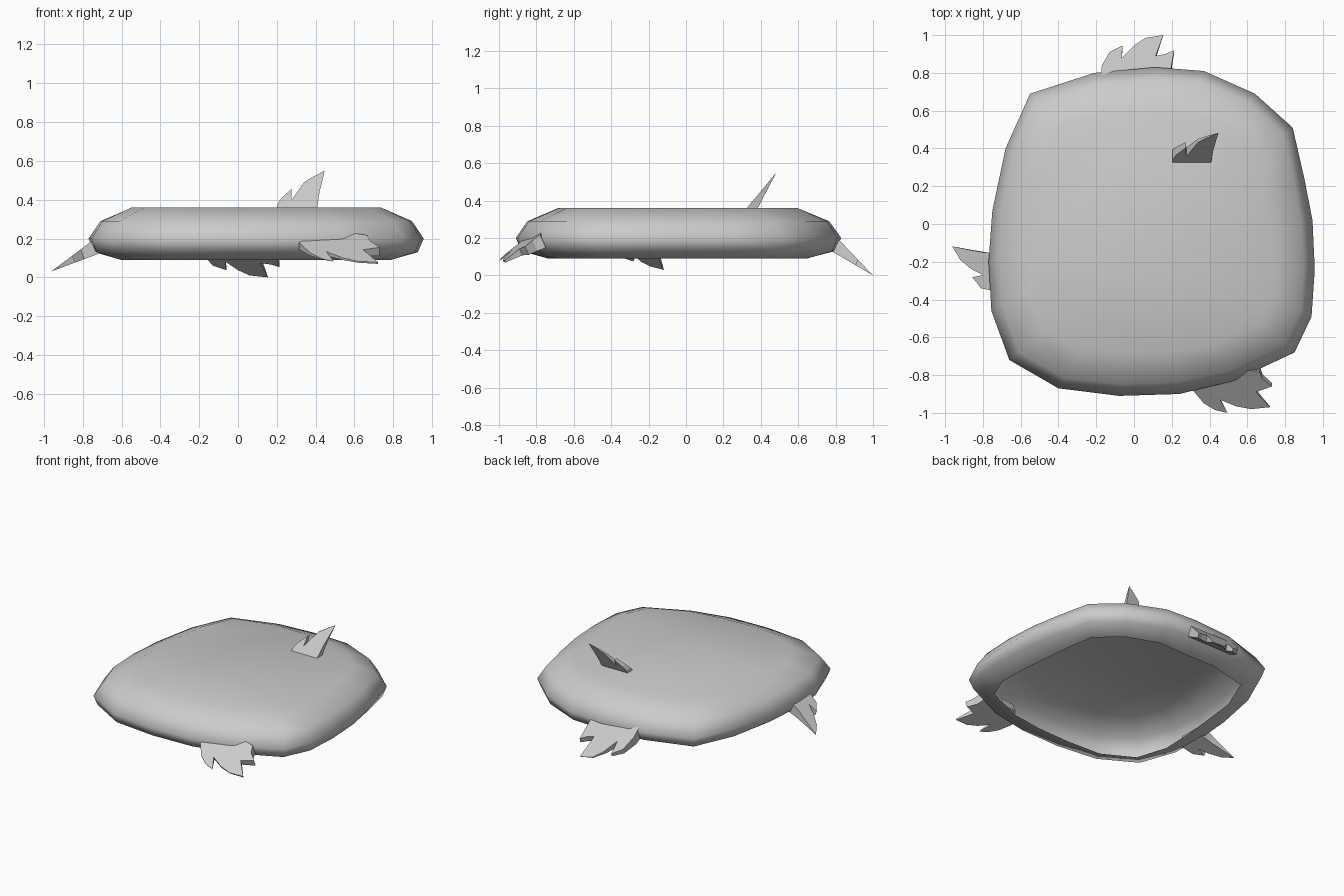
import bpy, bmesh, math
from mathutils import Vector

if "Cube" in bpy.data.objects:
    bpy.data.objects.remove(bpy.data.objects["Cube"])


def make_object(name, bm, smooth=False):
    bmesh.ops.remove_doubles(bm, verts=bm.verts[:], dist=0.0005)
    bmesh.ops.recalc_face_normals(bm, faces=bm.faces[:])
    me = bpy.data.meshes.new(name)
    bm.to_mesh(me)
    bm.free()
    for p in me.polygons:
        p.use_smooth = smooth
    ob = bpy.data.objects.new(name, me)
    bpy.context.collection.objects.link(ob)
    return ob


# Rock slab: widest outline seen from above, scaled into rings, open underneath
outline = [(-.55, .69), (-.21, .80), (.11, .83), (.37, .81), (.64, .69),
           (.84, .51), (.90, .25), (.945, .02), (.957, -.24), (.94, -.49),
           (.85, -.68), (.53, -.83), (.24, -.90), (-.08, -.91), (-.40, -.87),
           (-.66, -.72), (-.755, -.46), (-.77, -.20), (-.75, .07), (-.68, .40)]
centre = Vector((.095, -.04))
# height, scale along the axes, extra scale at the corners
rings = [(.09, .78, .05), (.13, .96, .01), (.20, 1, 0), (.29, .925, .01), (.36, .725, .04)]
bm = bmesh.new()
loops = []
for z, s, k in rings:
    loop = []
    for p in outline:
        d = Vector(p) - centre
        f = s + k * abs(math.sin(2 * math.atan2(d.y, d.x)))
        q = centre + d * f
        loop.append(bm.verts.new((q.x, q.y, z)))
    loops.append(loop)
n = len(outline)
for a, b in zip(loops, loops[1:]):
    for i in range(n):
        j = (i + 1) % n
        bm.faces.new((a[i], a[j], b[j], b[i]))
bm.faces.new(loops[-1])
make_object("rock_slab", bm, smooth=True)


# Grass tufts: jagged blade outline on a slanted plane, thick at the base, sharp at the tip
def tuft(name, pts, place, base, tip, thick):
    bm = bmesh.new()
    front, back = [], []
    for u, v in pts:
        p = Vector(place(u, v))
        f = (tip - v) / (tip - base)
        front.append(bm.verts.new(p))
        back.append(bm.verts.new(p + Vector(thick) * f))
    m = len(pts)
    bm.faces.new(front)
    bm.faces.new(back[::-1])
    for i in range(m):
        j = (i + 1) % m
        bm.faces.new((front[j], front[i], back[i], back[j]))
    make_object(name, bm)


# outline in (x, z)
tuft("top_tuft",
     [(.20, .34), (.205, .38), (.225, .41), (.275, .455), (.277, .40), (.34, .49),
      (.39, .52), (.447, .55), (.42, .44), (.405, .34)],
     lambda x, z: (x, .325 + .83 * (z - .36), z), .34, .55, (0, .065, 0))

# outlines in (x, y)
tuft("front_tuft",
     [(.38, -.79), (.33, -.86), (.315, -.885), (.37, -.95), (.43, -.985), (.495, -1.0),
      (.455, -.93), (.54, -.965), (.62, -.98), (.72, -.97), (.645, -.89), (.73, -.86),
      (.68, -.82), (.665, -.78), (.60, -.775), (.55, -.80), (.50, -.775)],
     lambda x, y: (x, y, .08 + .7 * (y + 1) - .1 * (x - .5)), -.78, -1.0, (0, .03, -.07))
tuft("back_tuft",
     [(-.175, .79), (-.17, .84), (-.13, .91), (-.06, .945), (-.065, .88), (0, .945),
      (.06, .985), (.155, 1.0), (.115, .89), (.165, .90), (.213, .92), (.19, .79)],
     lambda x, y: (x, y, 1.05 * (1 - y)), .79, 1.0, (0, -.03, -.08))

# outline in (y, x)
tuft("left_tuft",
     [(-.155, -.72), (-.15, -.80), (-.135, -.88), (-.118, -.963), (-.19, -.92),
      (-.24, -.86), (-.27, -.80), (-.282, -.855), (-.34, -.81), (-.36, -.72)],
     lambda y, x: (x, y, .03 + .75 * (x + .963)), -.72, -.963, (.03, 0, -.08))
